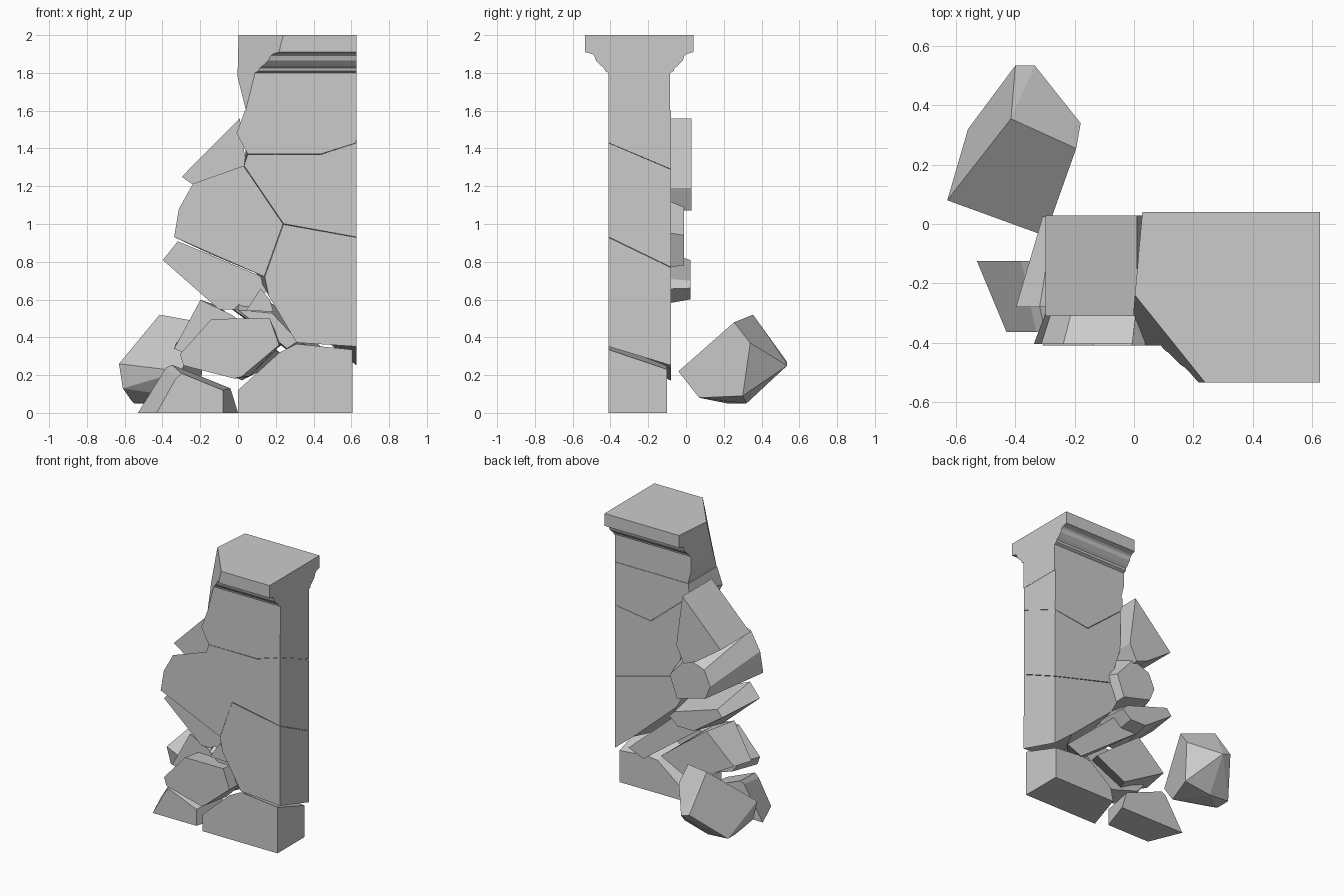
import bpy, bmesh
from mathutils import Vector


def finish(name, bm):
    bmesh.ops.recalc_face_normals(bm, faces=bm.faces[:])
    me = bpy.data.meshes.new(name)
    bm.to_mesh(me)
    bm.free()
    ob = bpy.data.objects.new(name, me)
    bpy.context.collection.objects.link(ob)
    return ob


def prism(bm, loops):
    """Join two matching point loops into a closed solid."""
    a, b = [[bm.verts.new(p) for p in loop] for loop in loops]
    n = len(a)
    bm.faces.new(a)
    bm.faces.new(b[::-1])
    for i in range(n):
        j = (i + 1) % n
        bm.faces.new((a[i], b[i], b[j], a[j]))


def shard(name, front, back, y0, y1, gap=0.002):
    """Stone chunk lofted from a front (x, z) outline to a back one."""
    bm = bmesh.new()
    loops = []
    for pts, y in ((front, y0), (back or front, y1)):
        c = sum((Vector(p) for p in pts), Vector((0, 0))) / len(pts)
        loop = []
        for p in pts:
            v = Vector(p)
            v += (c - v).normalized() * gap
            loop.append((v.x, y, v.y))
        loops.append(loop)
    prism(bm, loops)
    return finish(name, bm)


def slice_off(bm, co, no):
    """Cut away everything on the normal side and cap the hole."""
    bmesh.ops.bisect_plane(bm, geom=bm.verts[:] + bm.edges[:] + bm.faces[:],
                           plane_co=co, plane_no=no, clear_outer=True)
    bmesh.ops.remove_doubles(bm, verts=bm.verts[:], dist=0.0005)
    bmesh.ops.holes_fill(bm, edges=[e for e in bm.edges if e.is_boundary], sides=0)


F, B = -0.41, -0.08

# Moulded capital: mirrored profile swept along x, then broken off on the left
half = [(0.163, 1.6), (0.163, 1.8), (0.182, 1.81), (0.186, 1.825), (0.205, 1.84),
        (0.23, 1.865), (0.238, 1.89), (0.25, 1.9), (0.287, 1.91), (0.287, 2.0)]
prof = [(-0.247 + d, z) for d, z in half] + [(-0.247 - d, z) for d, z in half[::-1]]
bm = bmesh.new()
prism(bm, [[(x, y, z) for y, z in prof] for x in (-0.9, 0.628)])
p1, p2, p3 = Vector((0.003, -0.24, 2)), Vector((0.2, -0.485, 2)), Vector((0.045, -0.41, 1.62))
n = (p2 - p1).cross(p3 - p1)
slice_off(bm, p1, n if n.x < 0 else -n)
slice_off(bm, p1, Vector((-1, 0.09, 0)))
slice_off(bm, Vector((0.0, 0, 1.77)), Vector((-0.16, 0, -0.04)))
finish("capital", bm)

# Standing wall pieces, seams run differently on front and back
shard("wall_upper",
      [(0.035, 1.602), (0.628, 1.602), (0.628, 1.43), (0.44, 1.37), (0.05, 1.37), (-0.01, 1.48)],
      [(0.035, 1.602), (0.628, 1.602), (0.628, 1.29), (0.34, 1.25), (0.05, 1.49), (0.03, 1.54)], F, B)
shard("wall_middle",
      [(0.05, 1.37), (0.44, 1.37), (0.628, 1.43), (0.628, 0.93), (0.24, 1.0), (0.03, 1.31)],
      [(0.05, 1.49), (0.34, 1.25), (0.628, 1.29), (0.628, 0.77), (0.14, 0.9), (0.05, 1.2)], F, B)
shard("wall_lower",
      [(0.24, 1.0), (0.628, 0.93), (0.628, 0.35), (0.31, 0.37), (0.16, 0.62), (0.14, 0.72)],
      [(0.14, 0.9), (0.628, 0.77), (0.628, 0.25), (0.48, 0.37), (0.13, 0.68), (0.08, 0.77)], F, B)

# Loosened chunks on the broken side
shard("left_chunk",
      [(-0.24, 1.215), (0.03, 1.31), (0.24, 1.0), (0.14, 0.72), (-0.34, 0.93), (-0.315, 1.08)],
      [(-0.14, 1.05), (0.0, 1.1), (0.14, 0.94), (0.08, 0.78), (-0.15, 0.84), (-0.19, 0.94)], -0.405, -0.01)
shard("upper_left_chunk", [(-0.3, 1.25), (0.01, 1.56), (0.06, 1.19), (0.0, 1.07), (-0.1, 1.11)],
      None, -0.31, 0.028)
shard("lower_left_chunk",
      [(-0.32, 0.91), (0.12, 0.725), (0.16, 0.65), (0.05, 0.545), (-0.1, 0.545), (-0.4, 0.81)],
      [(-0.27, 0.81), (0.08, 0.7), (0.12, 0.66), (0.05, 0.6), (-0.08, 0.6), (-0.31, 0.76)], -0.28, 0.025)
shard("small_wedge", [(0.04, 0.54), (0.12, 0.66), (0.17, 0.6), (0.19, 0.535)], None, -0.38, -0.2)
shard("diagonal_slab",
      [(0.0, 0.545), (0.18, 0.53), (0.32, 0.38), (0.26, 0.34), (0.12, 0.45)],
      [(0.02, 0.7), (0.1, 0.65), (0.52, 0.28), (0.4, 0.23), (-0.09, 0.59)], -0.33, B)

# Fallen chunks near the ground
shard("fallen_block",
      [(-0.31, 0.31), (-0.14, 0.5), (0.17, 0.5), (0.22, 0.36), (0.02, 0.19), (-0.02, 0.18), (-0.29, 0.25)],
      [(-0.28, 0.33), (-0.13, 0.48), (0.17, 0.48), (0.23, 0.36), (0.06, 0.19), (0.0, 0.18), (-0.22, 0.25)],
      F, -0.22)
shard("rear_fallen_block",
      [(-0.34, 0.34), (-0.2, 0.6), (-0.03, 0.52), (0.16, 0.36), (-0.1, 0.24)],
      [(-0.33, 0.37), (-0.11, 0.57), (0.08, 0.43), (0.26, 0.29), (0.02, 0.17)], -0.27, B)
shard("left_base_chunk", [(-0.43, 0), (-0.33, 0.18), (-0.3, 0.21), (-0.08, 0.12), (-0.08, 0)],
      [(-0.53, 0), (-0.38, 0.24), (-0.35, 0.255), (-0.04, 0.13), (0.0, 0)], -0.365, -0.125, 0)
shard("right_base_block", [(0, 0), (0, 0.12), (0.22, 0.32), (0.31, 0.365), (0.605, 0.335), (0.605, 0)],
      [(0.1, 0), (0.12, 0.1), (0.3, 0.24), (0.38, 0.25), (0.605, 0.23), (0.605, 0)], F, -0.1, 0)

# Loose boulder behind the wall
bm = bmesh.new()
for p in [(-0.415, 0.355, 0.52), (-0.195, 0.255, 0.48), (-0.3, -0.04, 0.22), (-0.63, 0.08, 0.26),
          (-0.4, 0.535, 0.27), (-0.335, 0.535, 0.25), (-0.18, 0.34, 0.37), (-0.56, 0.32, 0.06),
          (-0.28, 0.07, 0.08), (-0.61, 0.1, 0.13), (-0.55, 0.22, 0.05), (-0.2, 0.3, 0.09),
          (-0.4, 0.32, 0.05)]:
    bm.verts.new(p)
bmesh.ops.convex_hull(bm, input=bm.verts[:])
bmesh.ops.dissolve_limit(bm, angle_limit=0.12, verts=bm.verts[:], edges=bm.edges[:])
finish("loose_boulder", bm)
